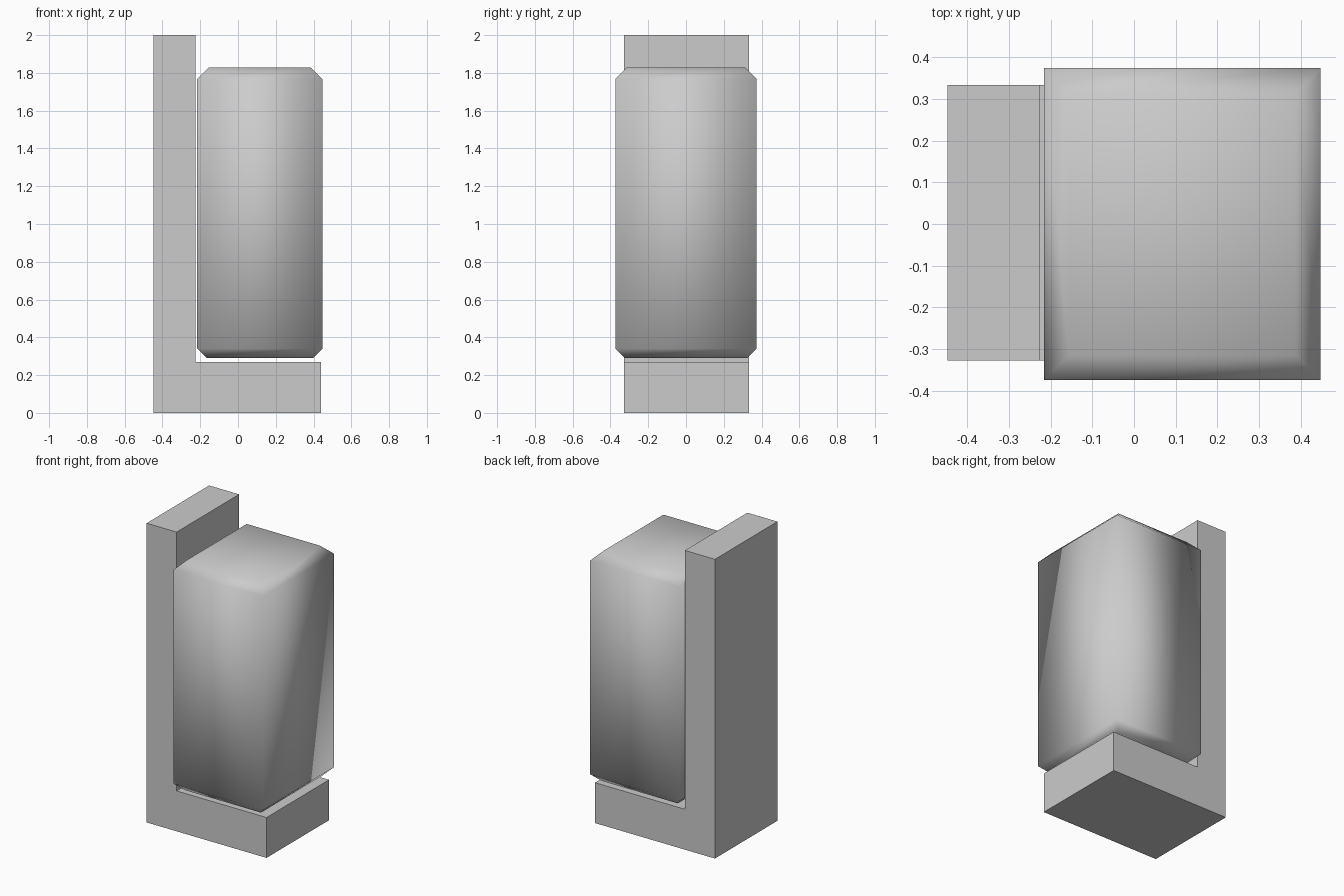
import bpy

if "Cube" in bpy.data.objects:
    bpy.data.objects.remove(bpy.data.objects["Cube"])


def make_mesh(name, rings, smooth):
    """Skin a stack of equal-sized vertex loops and cap both ends."""
    n = len(rings[0])
    verts = [v for ring in rings for v in ring]
    faces = [tuple(reversed(range(n))),
             tuple(range(len(verts) - n, len(verts)))]
    for r in range(len(rings) - 1):
        a, b = r * n, (r + 1) * n
        for i in range(n):
            j = (i + 1) % n
            faces.append((a + i, a + j, b + j, b + i))
    me = bpy.data.meshes.new(name)
    me.from_pydata(verts, [], faces)
    me.polygons.foreach_set("use_smooth", [smooth] * len(me.polygons))
    me.update()
    ob = bpy.data.objects.new(name, me)
    bpy.context.collection.objects.link(ob)
    return ob


# L-shaped bracket: side profile extruded along y, flat faces
profile = [(-0.447, 0), (0.44, 0), (0.44, 0.27),
           (-0.225, 0.27), (-0.225, 2), (-0.447, 2)]
make_mesh("bracket", [[(x, y, z) for x, z in profile]
                      for y in (0.333, -0.327)], False)

# Padded block: square section with chamfered top and bottom, smooth shaded
X0, X1, Y = -0.216, 0.447, 0.374


def section(z, inset):
    x0, x1, y = X0 + inset, X1 - inset, Y - inset
    return [(x0, -y, z), (x1, -y, z), (x1, y, z), (x0, y, z)]


make_mesh("padded_block", [section(0.29, 0.05), section(0.34, 0),
                           section(1.768, 0), section(1.828, 0.06)], True)
